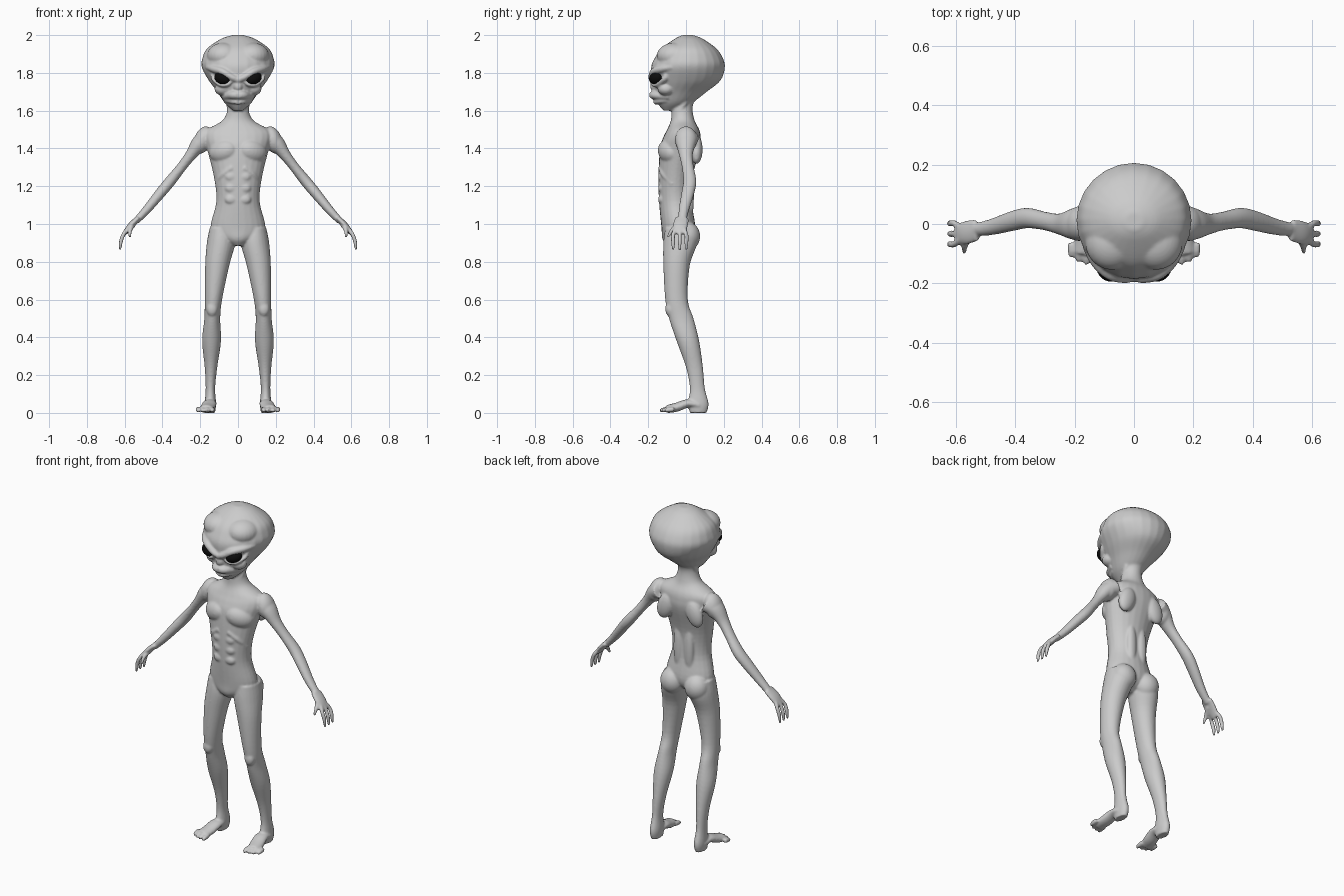
import bpy, bmesh, math
from mathutils import Vector, Matrix, Euler

default = bpy.data.objects.get("Cube")
if default:
    bpy.data.objects.remove(default, do_unlink=True)

FORWARD, UP, SIDEWAYS = Vector((0, 1, 0)), Vector((0, 0, 1)), Vector((1, 0, 0))


def make_material(name, shade, roughness):
    color = (shade, shade, shade, 1)
    material = bpy.data.materials.new(name)
    material.use_nodes = True
    material.diffuse_color = color
    shader = material.node_tree.nodes["Principled BSDF"]
    shader.inputs["Base Color"].default_value = color
    shader.inputs["Roughness"].default_value = roughness
    return material


def spline(keys, steps=5):
    """Smooth in-between values through a list of key tuples."""
    keys = [Vector(key) for key in keys]
    slopes = [(after - before) / 2 for before, after in zip(keys, keys[2:])]
    slopes = [keys[1] - keys[0]] + slopes + [keys[-1] - keys[-2]]
    result = []
    for start, end, leave, arrive in zip(keys, keys[1:], slopes, slopes[1:]):
        for step in range(steps):
            t = step / steps
            ease = t * t * (3 - 2 * t)
            bend = leave * (1 - t) - arrive * t
            result.append(start.lerp(end, ease) + bend * t * (1 - t))
    return result + [keys[-1]]


def oval(center, across, along, sides=24):
    angles = [math.tau * side / sides for side in range(sides)]
    return [center + across * math.cos(angle) + along * math.sin(angle) for angle in angles]


def bridge(bm, rings):
    """Join equal rings of points into a closed tube."""
    loops = [[bm.verts.new(point) for point in ring] for ring in rings]
    for low, high in zip(loops, loops[1:]):
        for i in range(len(low)):
            bm.faces.new((low[i - 1], low[i], high[i], high[i - 1]))
    bm.faces.new(loops[0])
    bm.faces.new(loops[-1])


def stack(bm, keys):
    """Level ovals: height, middle x, half width, front y, back y."""
    rings = []
    for height, middle, width, front, back in spline(keys):
        center = Vector((middle, (front + back) / 2, height))
        rings.append(oval(center, SIDEWAYS * width, FORWARD * (back - front) / 2))
    bridge(bm, rings)


def tube(bm, keys, ref=FORWARD, flat=1):
    """Ovals square to a path of x, y, z, radius; flat scales them along ref."""
    path = spline(keys)
    rings = []
    for i, key in enumerate(path):
        tangent = (path[min(i + 1, len(path) - 1)] - path[max(i - 1, 0)]).to_3d()
        across = ref.cross(tangent).normalized()
        along = tangent.cross(across).normalized()
        rings.append(oval(key.to_3d(), across * key.w, along * key.w * flat))
    bridge(bm, rings)


def blob(bm, location, size, tilt=0, turn=0):
    rotation = Euler((0, math.radians(tilt), math.radians(turn)))
    matrix = Matrix.LocRotScale(Vector(location), rotation, Vector(size))
    bmesh.ops.create_uvsphere(bm, u_segments=24, v_segments=16, radius=1, matrix=matrix)


def add_object(name, bm, material):
    bmesh.ops.recalc_face_normals(bm, faces=bm.faces)
    for face in bm.faces:
        face.smooth = True
    mesh = bpy.data.meshes.new(name)
    bm.to_mesh(mesh)
    bm.free()
    mesh.materials.append(material)
    obj = bpy.data.objects.new(name, mesh)
    bpy.context.collection.objects.link(obj)
    return obj


skin = make_material("grey skin", .6, .6)
black = make_material("black eye", .004, .3)
body = bmesh.new()

# Leg, kneecap and buttock
stack(body, [
    (.98, .09, .06, -.11, .05), (.9, .09, .075, -.12, .06), (.78, .11, .064, -.12, .02),
    (.6, .13, .046, -.11, .01), (.5, .136, .042, -.09, .04), (.38, .14, .05, -.05, .07),
    (.24, .143, .033, 0, .09), (.13, .146, .025, .02, .1), (.05, .146, .03, .01, .12),
    (0, .146, .025, .02, .11)])
blob(body, (.137, -.085, .55), (.03, .025, .04))
blob(body, (.08, .01, .935), (.07, .065, .075))

# Foot and toes
tube(body, [(.15, .07, .04, .03), (.15, .01, .05, .037), (.16, -.05, .03, .04),
            (.17, -.1, .02, .036)], UP, flat=.6)
for toe in range(4):
    x, y = .136 + toe * .025, -.14 + toe * toe * .003
    tube(body, [(x, y + .05, .02, .013), (x, y + .02, .016, .013), (x, y, .012, .008)], UP)

# Arm and shoulder
tube(body, [(.15, .01, 1.46, .05), (.2, 0, 1.43, .045), (.25, 0, 1.365, .03),
            (.3, .01, 1.3, .026), (.36, .02, 1.225, .029), (.41, .01, 1.165, .028),
            (.48, -.01, 1.08, .023), (.54, -.02, 1.015, .018)], flat=1.2)
blob(body, (.185, 0, 1.445), (.047, .058, .075), tilt=-20)

# Palm, fingers and thumb
tube(body, [(.53, -.02, 1.03, .015), (.57, -.03, .99, .016), (.6, -.03, .95, .012)], flat=2.5)
for finger in (-1, 0, 1):
    y = finger * .035 - .033
    tube(body, [(.58, y / 2 - .015, .98, .012), (.606, y, .945, .011),
                (.62, y, .905, .011), (.625, y, .862, .007)])
tube(body, [(.55, -.03, 1, .013), (.57, -.07, .97, .012), (.573, -.097, .93, .007)], SIDEWAYS)

# Chest, belly, ribs, shoulder blade and collar
blob(body, (.078, -.093, 1.385), (.08, .05, .06), 15, 25)
for row in range(3):
    blob(body, (.036, -.126, 1.13 + row * .06), (.034, .022, .027))
tube(body, [(.03, -.135, 1.3, .014), (.08, -.115, 1.26, .016), (.11, -.07, 1.21, .014)])
blob(body, (.095, .055, 1.395), (.05, .033, .08), tilt=-20)
blob(body, (.035, .02, 1.15), (.03, .022, .14))
tube(body, [(.015, -.09, 1.495, .01), (.09, -.07, 1.505, .01), (.17, -.02, 1.49, .013)])
tube(body, [(.05, 0, 1.65, .015), (.04, -.045, 1.58, .013), (.02, -.085, 1.5, .01)], SIDEWAYS)

# Brow, lower eyelid, cheek and lips
tube(body, [(0, -.175, 1.762, .017), (.035, -.178, 1.778, .018), (.08, -.166, 1.806, .02),
            (.125, -.125, 1.82, .02), (.16, -.07, 1.83, .014)], flat=1.2)
tube(body, [(.034, -.172, 1.755, .01), (.06, -.167, 1.737, .011), (.095, -.147, 1.738, .011),
            (.13, -.115, 1.765, .01), (.135, -.1, 1.79, .01)], flat=1.5)
blob(body, (.08, -.105, 1.715), (.045, .045, .035))
tube(body, [(0, -.178, 1.682, .02), (.035, -.163, 1.682, .02), (.08, -.09, 1.672, .012)], UP)
tube(body, [(0, -.163, 1.645, .014), (.035, -.145, 1.65, .013), (.065, -.1, 1.655, .01)], UP)

# Forehead lobe
blob(body, (.075, -.06, 1.89), (.09, .095, .07))

# Mirror the paired parts
copies = bmesh.ops.duplicate(body, geom=body.verts[:] + body.edges[:] + body.faces[:])["geom"]
for element in copies:
    if isinstance(element, bmesh.types.BMVert):
        element.co.x *= -1

# Torso and neck
stack(body, [(height, 0, width, front, back) for height, width, front, back in (
    (.885, .03, -.1, -.02), (.92, .09, -.125, .03), (.98, .145, -.13, .05),
    (1.12, .115, -.143, .03), (1.25, .128, -.146, .035), (1.4, .165, -.138, .075),
    (1.46, .18, -.12, .078), (1.5, .165, -.1, .07), (1.55, .08, -.08, .045),
    (1.62, .054, -.075, .035), (1.68, .06, -.06, .06))])

# Skull, face and nose
stack(body, [(height, 0, width, front, back) for height, width, front, back in (
    (1.6, .025, -.12, -.06), (1.64, .07, -.15, .03), (1.7, .11, -.17, .11),
    (1.76, .155, -.18, .183), (1.83, .192, -.185, .206), (1.88, .188, -.165, .195),
    (1.93, .163, -.13, .16), (1.98, .09, -.06, .09), (2, .03, -.02, .04))])
blob(body, (0, -.172, 1.73), (.024, .018, .026))

# Fuse the anatomy into one smooth skin
figure = add_object("body", body, skin)
fuse = figure.modifiers.new("fuse", 'REMESH')
fuse.mode = 'VOXEL'
fuse.voxel_size = .0055
fuse.use_smooth_shade = True
soften = figure.modifiers.new("soften", 'SMOOTH')
soften.iterations = 8

# Eyes
for name, side in (("left_eye", 1), ("right_eye", -1)):
    eye = bmesh.new()
    blob(eye, (side * .083, -.157, 1.772), (.045, .036, .032), side * -18, side * 28)
    add_object(name, eye, black)
